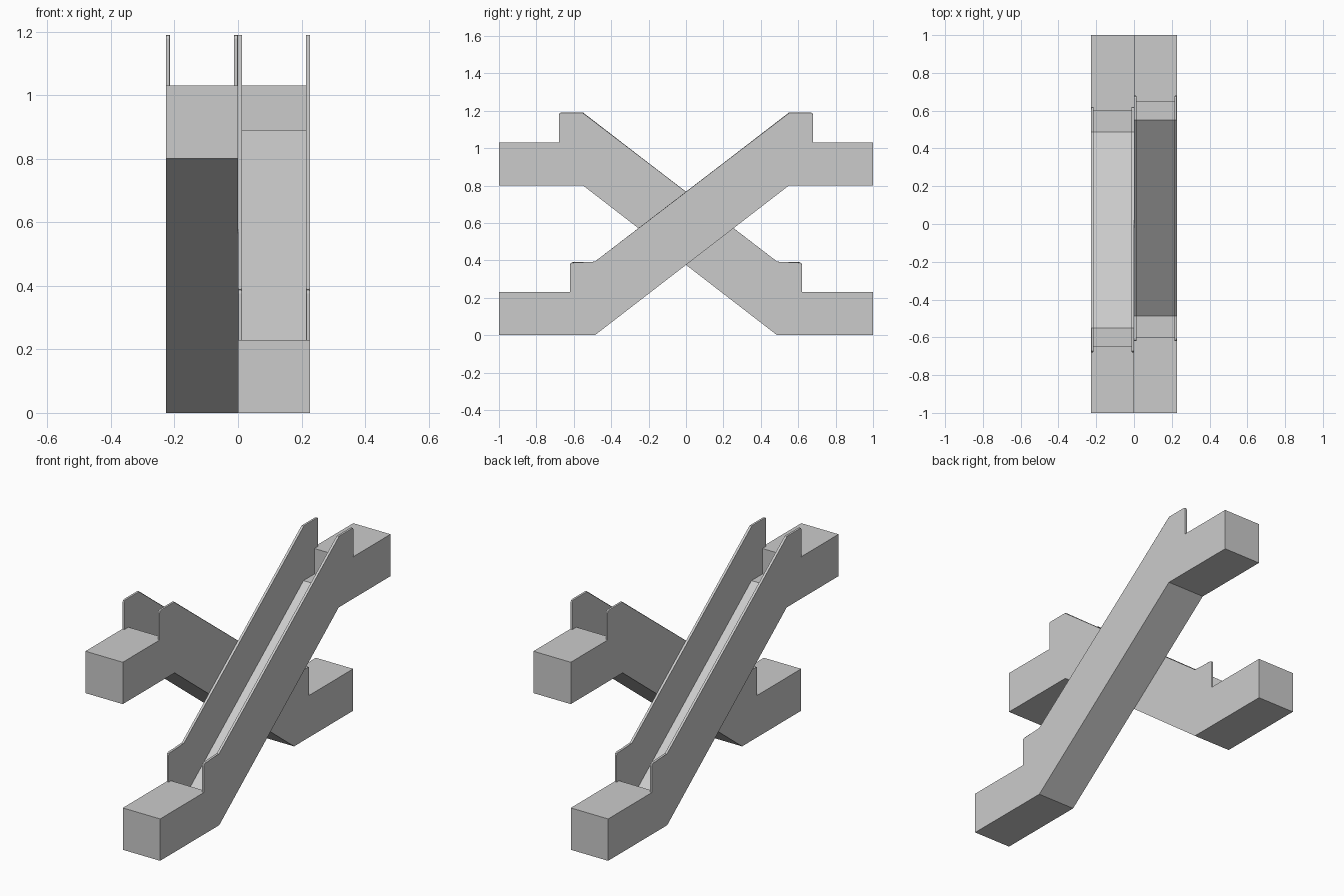
import bpy, bmesh
from mathutils import Matrix

if "Cube" in bpy.data.objects:
    bpy.data.objects.remove(bpy.data.objects["Cube"])

W = 0.227      # width of one escalator
T = 0.013      # balustrade thickness

# side profiles as (y, z); the escalator rises towards +y
trough = [(0.645, 1.03), (0.645, 0.89), (0.55, 0.89),
          (-0.487, 0.09), (-0.6, 0.09), (-0.6, 0.23)]
truss = [(-1, 0), (-0.487, 0), (0.55, 0.8), (1, 0.8), (1, 1.03)] + trough + [(-1, 0.23)]
rim = [(-0.62, 0.23), (-0.62, 0.376), (-0.617, 0.386), (-0.606, 0.39), (-0.487, 0.39),
       (0.55, 1.19), (0.668, 1.19), (0.676, 1.187), (0.679, 1.179), (0.679, 1.03)]


def extrude_profile(name, profile, x0, x1, turned, rim_count=0):
    """Solid from a side profile; the first rim_count points get softened edges."""
    bm = bmesh.new()
    a = [bm.verts.new((x0, y, z)) for y, z in profile]
    b = [bm.verts.new((x1, y, z)) for y, z in profile]
    n = len(profile)
    bm.faces.new(a)
    bm.faces.new(b[::-1])
    for i in range(n):
        j = (i + 1) % n
        bm.faces.new((a[i], b[i], b[j], a[j]))
    if rim_count:
        edges = [bm.edges.get((s[i], s[i + 1])) for s in (a, b) for i in range(rim_count - 1)]
        bmesh.ops.bevel(bm, geom=edges, offset=0.003, segments=2, profile=0.5, affect='EDGES')
    if turned:
        bm.transform(Matrix.Rotation(3.141592653589793, 4, 'Z'))
    bmesh.ops.recalc_face_normals(bm, faces=bm.faces)
    me = bpy.data.meshes.new(name)
    bm.to_mesh(me)
    bm.free()
    ob = bpy.data.objects.new(name, me)
    bpy.context.collection.objects.link(ob)
    return ob


# two identical escalators, the second turned half a circle
for side, turned in (("right", False), ("left", True)):
    # truss with landings and sunken ramp
    extrude_profile(side + "_truss", truss, 0, W, turned)
    # balustrades standing on both sides of the ramp
    for part, x0 in (("inner", 0), ("outer", W - T)):
        extrude_profile(f"{side}_{part}_balustrade", rim + trough, x0, x0 + T, turned, len(rim))
